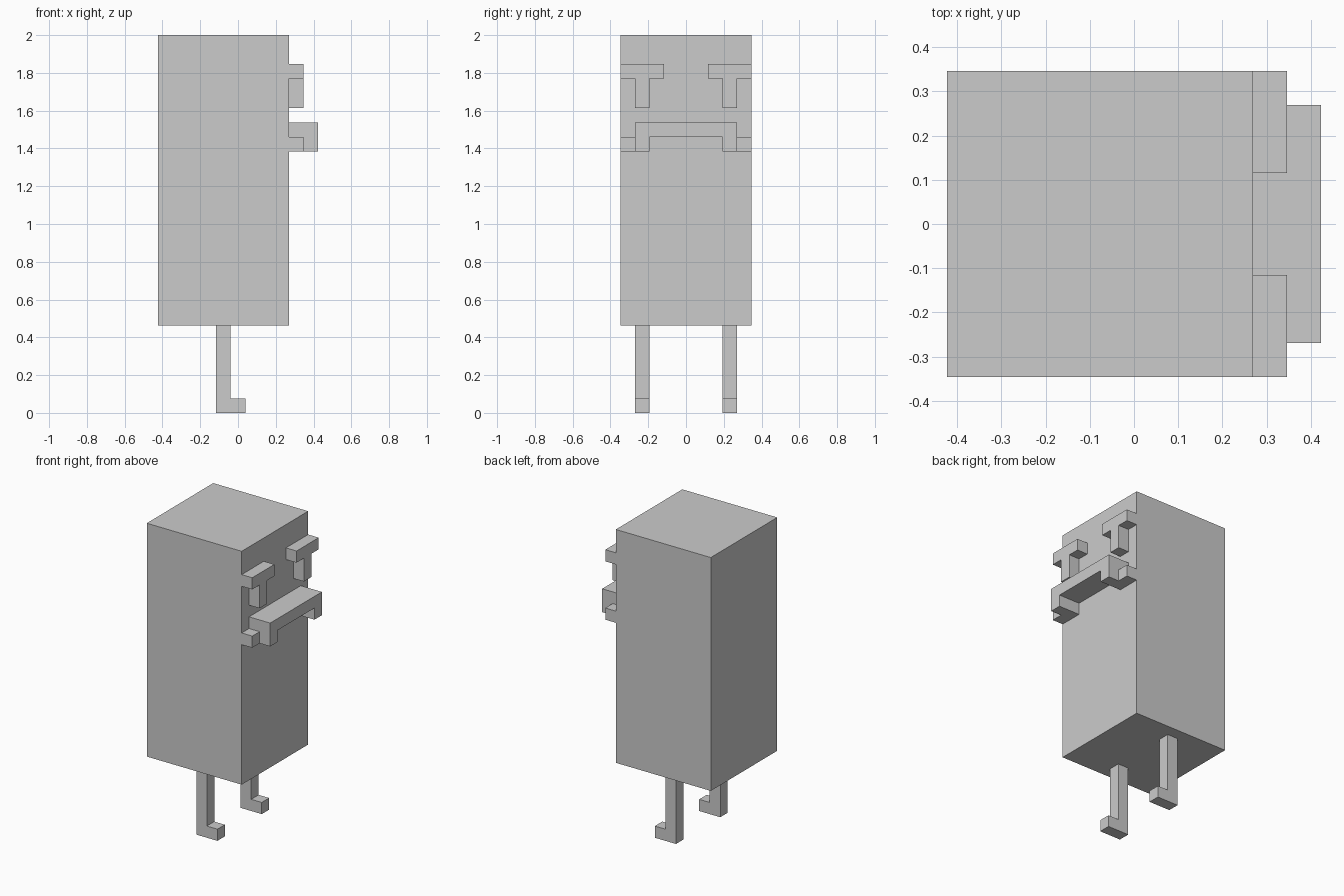
import bpy, bmesh
from mathutils import Vector

if "Cube" in bpy.data.objects:
    bpy.data.objects.remove(bpy.data.objects["Cube"])

U = 2 / 26  # one block unit; all numbers below are in blocks


def prism(name, profile, axis, start, end, mirror=False):
    """Extrude a flat profile along axis: 'x' takes (y, z) points, 'y' takes (x, z) points."""
    def place(a, b):
        return Vector((start, a, b) if axis == 'x' else (a, start, b)) * U

    bm = bmesh.new()
    face = bm.faces.new([bm.verts.new(place(a, b)) for a, b in profile])
    step = (end - start) * U
    extruded = bmesh.ops.extrude_face_region(bm, geom=[face], use_keep_orig=True)["geom"]
    bmesh.ops.translate(bm, vec=(step, 0, 0) if axis == 'x' else (0, step, 0),
                        verts=[g for g in extruded if isinstance(g, bmesh.types.BMVert)])
    bmesh.ops.recalc_face_normals(bm, faces=bm.faces[:])
    mesh = bpy.data.meshes.new(name)
    bm.to_mesh(mesh)
    bm.free()
    obj = bpy.data.objects.new(name, mesh)
    bpy.context.collection.objects.link(obj)
    if mirror:
        mod = obj.modifiers.new("mirror", 'MIRROR')
        mod.use_axis = (False, True, False)
        mod.use_mirror_merge = False
    return obj


def rect(a0, a1, b0, b1):
    return [(a0, b0), (a1, b0), (a1, b1), (a0, b1)]


# Tall block body
prism("body", rect(-4.5, 4.5, 6, 26), 'x', -5.5, 3.5)

# Pair of thin legs, each with a foot pointing to +x
prism("legs", [(-1.5, 0), (0.5, 0), (0.5, 1), (-0.5, 1), (-0.5, 6), (-1.5, 6)],
      'y', 2.5, 3.5, mirror=True)

# Pair of T-shaped eyes
prism("eyes", [(2.5, 21), (3.5, 21), (3.5, 23), (4.5, 23), (4.5, 24), (1.5, 24), (1.5, 23), (2.5, 23)],
      'x', 3.5, 4.5, mirror=True)

# Protruding arched mouth with a small block at each corner
prism("mouth", [(-3.5, 18), (-2.5, 18), (-2.5, 19), (2.5, 19), (2.5, 18), (3.5, 18), (3.5, 20), (-3.5, 20)],
      'x', 3.5, 5.5)
prism("mouth_corners", rect(3.5, 4.5, 18, 19), 'x', 3.5, 4.5, mirror=True)
